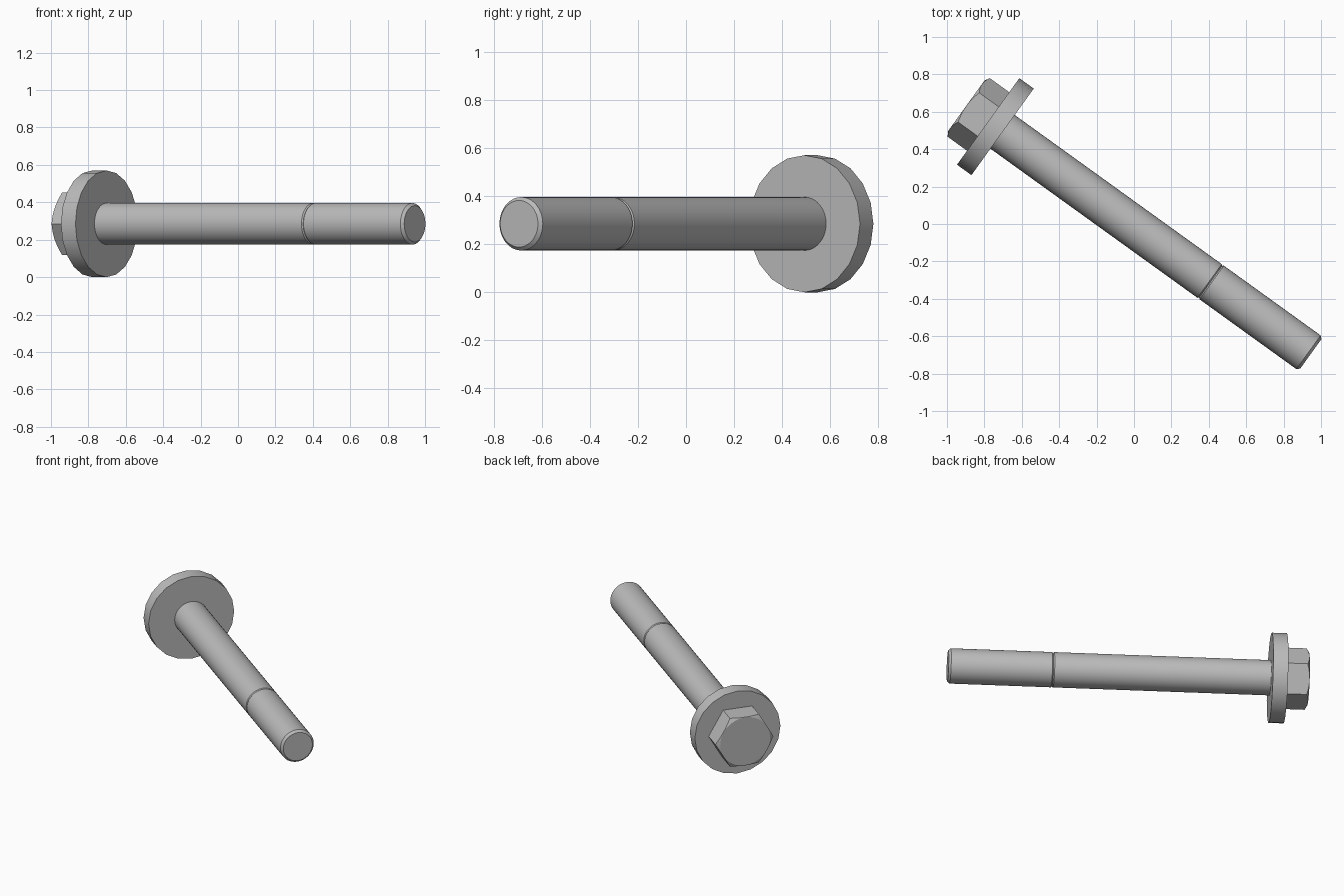
import bpy, bmesh, math
from mathutils import Matrix

cube = bpy.data.objects.get("Cube")
if cube:
    bpy.data.objects.remove(cube, do_unlink=True)

# One steel grey for the whole bolt
steel = bpy.data.materials.new("steel_grey")
steel.use_nodes = True
grey = (0.5, 0.5, 0.5, 1)
steel.diffuse_color = grey
steel.node_tree.nodes["Principled BSDF"].inputs["Base Color"].default_value = grey

# The bolt lies along local x, turned in the ground plane
PLACE = Matrix.Translation((0, -0.0135, 0.285)) @ Matrix.Rotation(math.radians(-35.77), 4, 'Z')


def lathe(name, profile, sides):
    """Closed solid turned round the bolt axis from (position, radius) points."""
    bm = bmesh.new()
    rings = []
    for x, r in profile:
        angles = [2 * math.pi * i / sides for i in range(sides)]
        rings.append([bm.verts.new((x, r * math.cos(a), r * math.sin(a))) for a in angles])
    for a, b in zip(rings, rings[1:]):
        for i in range(sides):
            j = (i + 1) % sides
            bm.faces.new((a[i], a[j], b[j], b[i]))
    bm.faces.new(rings[0])
    bm.faces.new(rings[-1])
    bmesh.ops.recalc_face_normals(bm, faces=bm.faces)
    mesh = bpy.data.meshes.new(name)
    bm.to_mesh(mesh)
    bm.free()
    mesh.materials.append(steel)
    obj = bpy.data.objects.new(name, mesh)
    bpy.context.collection.objects.link(obj)
    obj.matrix_world = PLACE
    return obj


def activate(obj):
    bpy.ops.object.select_all(action='DESELECT')
    obj.select_set(True)
    bpy.context.view_layer.objects.active = obj


HEAD_END, FLANGE_BACK, FLANGE_FRONT = -1.105, -0.961, -0.866
GROOVE, TIP, R = 0.505, 1.165, 0.111

# Shank with a fine groove where the end section starts and a chamfered tip
shank = lathe("shank", [(FLANGE_FRONT - 0.02, R), (GROOVE - 0.007, R), (GROOVE, R - 0.006),
                        (GROOVE + 0.007, R), (TIP - 0.015, R), (TIP, R - 0.014)], 40)

# Washer-like flange
flange = lathe("flange", [(FLANGE_BACK, 0.285), (FLANGE_FRONT, 0.285)], 20)

# Hexagonal head with its corners trimmed by a shallow cone
head = lathe("hex_head", [(HEAD_END, 0.193), (FLANGE_BACK + 0.01, 0.193)], 6)
cone = lathe("head_cutter", [(HEAD_END - 0.001, 0.164), (HEAD_END + 0.077, 0.3),
                             (FLANGE_FRONT, 0.3)], 48)
cone.hide_render = True
trim = head.modifiers.new("corner_trim", 'BOOLEAN')
trim.operation = 'INTERSECT'
trim.solver = 'EXACT'
trim.object = cone
activate(head)
bpy.ops.object.modifier_apply(modifier=trim.name)
bpy.data.objects.remove(cone, do_unlink=True)

for part in (shank, flange, head):
    activate(part)
    bpy.ops.object.shade_smooth_by_angle(angle=math.radians(25))
